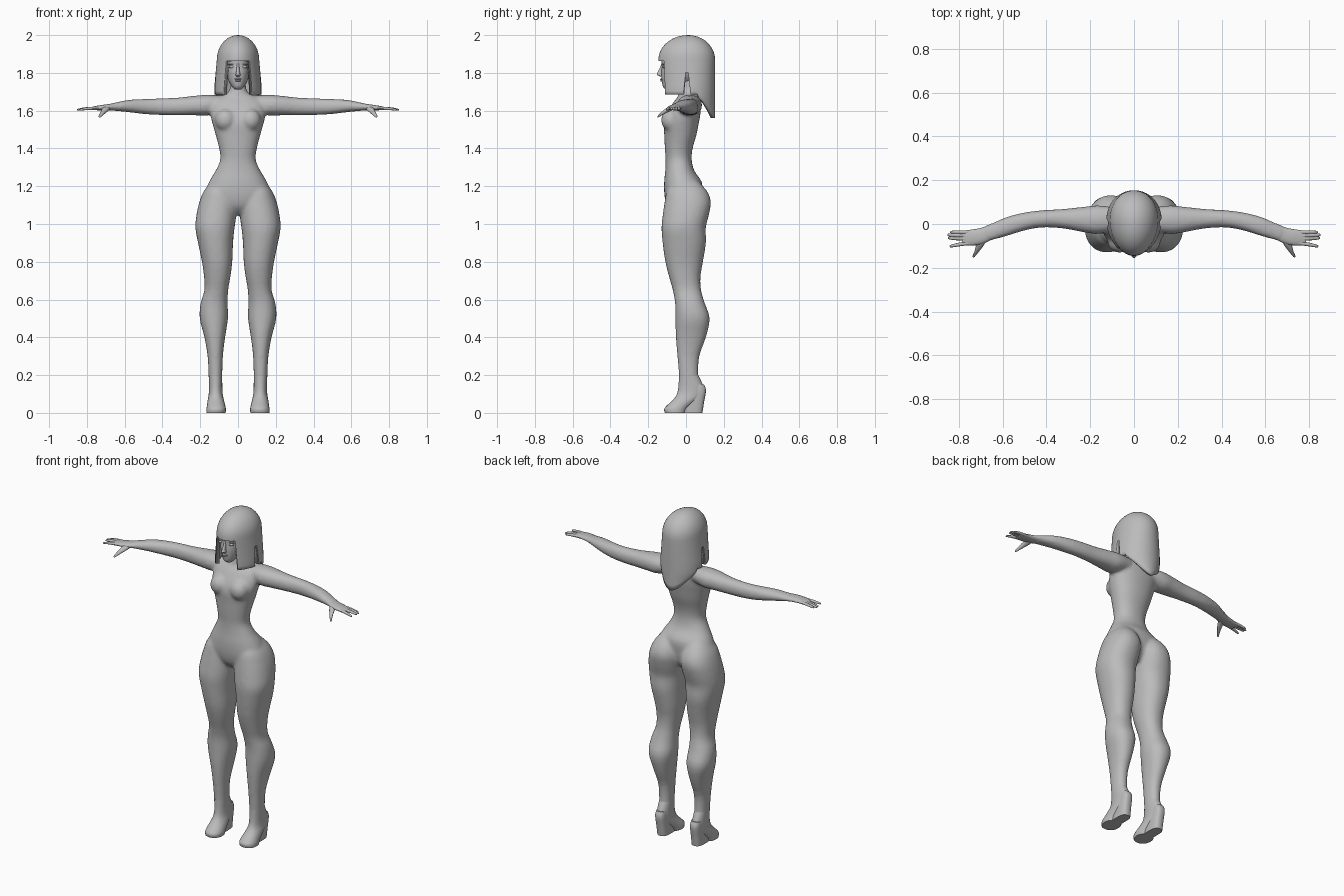
import bpy, bmesh, math
from mathutils import Matrix, Vector

grey = bpy.data.materials.new("plain grey")
grey.diffuse_color = (0.5, 0.5, 0.5, 1)


def smooth_rows(rows, steps):
    """Catmull-Rom interpolation between section rows."""
    out = []
    for i in range(len(rows) - 1):
        p0, p1, p2 = rows[max(i - 1, 0)], rows[i], rows[i + 1]
        p3 = rows[min(i + 2, len(rows) - 1)]
        for k in range(steps):
            t = k / steps
            out.append([0.5 * (2 * b + (c - a) * t + (2 * a - 5 * b + 4 * c - d) * t * t
                               + (3 * b - a - 3 * c + d) * t ** 3)
                        for a, b, c, d in zip(p0, p1, p2, p3)])
    return out + [list(rows[-1])]


def loft(bm, rows, axis="z", side=1, n=24, steps=3, power=2.2):
    """Rows are (position, a0, a1, b0, b1): bounds of a rounded section along an axis."""
    rings = []
    for t, a0, a1, b0, b1 in smooth_rows(rows, steps):
        ring = []
        for i in range(n):
            c, s = math.cos(2 * math.pi * i / n), math.sin(2 * math.pi * i / n)
            a = (a0 + a1) / 2 + (a1 - a0) / 2 * math.copysign(abs(c) ** (2 / power), c)
            b = (b0 + b1) / 2 + (b1 - b0) / 2 * math.copysign(abs(s) ** (2 / power), s)
            x, y, z = {"z": (a, b, t), "x": (t, a, b), "y": (a, t, b)}[axis]
            ring.append(bm.verts.new((side * x, y, z)))
        rings.append(ring)
    for r, q in zip(rings, rings[1:]):
        for i in range(n):
            bm.faces.new((r[i], r[(i + 1) % n], q[(i + 1) % n], q[i]))
    bm.faces.new(rings[0][::-1])
    bm.faces.new(rings[-1])


def ball(bm, centre, size):
    m = Matrix.Translation(centre) @ Matrix.Diagonal((*size, 1))
    bmesh.ops.create_uvsphere(bm, u_segments=20, v_segments=12, radius=1, matrix=m)


def finish(bm, name, angle=50, recalc=True):
    if recalc:
        bmesh.ops.recalc_face_normals(bm, faces=bm.faces)
    mesh = bpy.data.meshes.new(name)
    bm.to_mesh(mesh)
    bm.free()
    mesh.materials.append(grey)
    ob = bpy.data.objects.new(name, mesh)
    bpy.context.collection.objects.link(ob)
    bpy.ops.object.select_all(action="DESELECT")
    ob.select_set(True)
    bpy.context.view_layer.objects.active = ob
    bpy.ops.object.shade_smooth_by_angle(angle=math.radians(angle))
    return ob


# Body: torso, neck, legs and arms fused into one smooth skin
body = bmesh.new()
torso = [(1.05, .06, -.06, .05), (1.09, .13, -.098, .075), (1.15, .175, -.114, .085),
         (1.22, .155, -.116, .085), (1.28, .12, -.11, .045), (1.34, .094, -.108, .03),
         (1.40, .10, -.112, .035), (1.47, .118, -.115, .055), (1.53, .135, -.118, .067),
         (1.58, .146, -.105, .076), (1.64, .145, -.07, .08), (1.67, .11, -.045, .072),
         (1.69, .06, -.04, .06), (1.72, .043, -.035, .052), (1.77, .04, -.04, .05)]
loft(body, [(z, -w, w, f, b) for z, w, f, b in torso], n=32)
leg = [(1.24, .05, .13, -.06, .05), (1.18, .02, .178, -.10, .108), (1.12, .004, .204, -.113, .132),
       (1.05, .008, .22, -.123, .122), (.98, .018, .226, -.13, .105), (.90, .026, .212, -.124, .106),
       (.80, .030, .191, -.11, .09), (.72, .040, .180, -.09, .077), (.65, .052, .178, -.07, .08),
       (.58, .055, .198, -.058, .10), (.50, .053, .203, -.056, .126), (.40, .068, .178, -.054, .106),
       (.30, .080, .161, -.046, .071), (.20, .083, .156, -.038, .066), (.13, .083, .153, -.038, .08)]
arm = [(.08, -.03, .075, 1.60, 1.68), (.16, -.045, .085, 1.575, 1.684), (.22, -.04, .08, 1.575, 1.68),
       (.32, -.021, .069, 1.575, 1.669), (.42, -.016, .063, 1.577, 1.665),
       (.50, -.03, .053, 1.582, 1.662), (.58, -.055, .033, 1.592, 1.657),
       (.64, -.072, .008, 1.598, 1.645), (.69, -.088, -.014, 1.602, 1.635)]
for s in (1, -1):
    loft(body, leg, side=s)
    loft(body, arm, axis="x", side=s)
    ball(body, (s * .066, -.078, 1.55), (.056, .054, .06))
ob = finish(body, "body")
mod = ob.modifiers.new("fuse", "REMESH")
mod.mode = "VOXEL"
mod.voxel_size = .009
mod.use_smooth_shade = True
mod = ob.modifiers.new("soften", "SMOOTH")
mod.factor = .5
mod.iterations = 8

# Hands: flat palm, four fingers, thumb
for s, label in ((1, "left"), (-1, "right")):
    bm = bmesh.new()
    loft(bm, [(.65, -.072, .003, 1.602, 1.64), (.69, -.09, -.015, 1.602, 1.634),
              (.73, -.098, -.024, 1.602, 1.629), (.775, -.098, -.03, 1.603, 1.62),
              (.785, -.088, -.038, 1.606, 1.617)], axis="x", side=s, n=16)
    for y0, y1, tip in ((-.038, -.037, .84), (-.053, -.050, .853), (-.068, -.064, .85), (-.087, -.101, .842)):
        r = .0085
        loft(bm, [(.75, y0 - r, y0 + r, 1.605, 1.622), (tip - .04, (y0 + y1) / 2 - r, (y0 + y1) / 2 + r, 1.603, 1.618),
                  (tip - .006, y1 - .006, y1 + .006, 1.600, 1.610), (tip, y1 - .002, y1 + .002, 1.603, 1.607)],
             axis="x", side=s, n=10)
    loft(bm, [(-.07, .672, .715, 1.604, 1.632), (-.10, .688, .722, 1.590, 1.616),
              (-.125, .707, .729, 1.577, 1.597), (-.147, .725, .738, 1.564, 1.576),
              (-.152, .730, .735, 1.564, 1.569)], axis="y", side=s, n=12)
    finish(bm, label + "_hand")

    # Foot with raised heel, and the wedge under it
    bm = bmesh.new()
    loft(bm, [(0, .066, .167, -.112, .0), (.02, .064, .167, -.116, .01), (.04, .068, .164, -.10, .03),
              (.07, .075, .16, -.068, .065), (.10, .081, .155, -.048, .092),
              (.14, .083, .154, -.04, .092), (.20, .084, .155, -.037, .065)], side=s)
    loft(bm, [(0, .083, .149, -.045, .087), (.06, .084, .15, -.03, .096),
              (.12, .086, .15, -.01, .106), (.15, .09, .147, .0, .095)], side=s, power=3)
    finish(bm, label + "_foot")

# Head with nose, lips, eyelids
bm = bmesh.new()
head = [(1.712, .018, -.105, -.06), (1.725, .03, -.121, -.03), (1.755, .049, -.128, .03),
        (1.80, .064, -.131, .08), (1.84, .071, -.128, .10), (1.89, .073, -.128, .105), (1.95, .055, -.09, .08)]
loft(bm, [(z, -w, w, f, b) for z, w, f, b in head], n=32)
finish(bm, "head")
bm = bmesh.new()
loft(bm, [(1.782, -.010, .010, -.140, -.12), (1.79, -.013, .013, -.154, -.12),
          (1.80, -.010, .010, -.152, -.12), (1.83, -.007, .007, -.137, -.115),
          (1.85, -.006, .006, -.13, -.115)], n=14)
finish(bm, "nose")
bm = bmesh.new()
ball(bm, (0, -.129, 1.767), (.019, .008, .005))
ball(bm, (0, -.128, 1.759), (.016, .008, .005))
finish(bm, "lips")
bm = bmesh.new()
for s in (1, -1):
    ball(bm, (s * .033, -.115, 1.832), (.017, .009, .007))
    ball(bm, (s * .034, -.114, 1.845), (.021, .010, .003))
finish(bm, "eyelids")

# Hair: bob with straight fringe, side locks and long rounded back
COLS = 96


def hem(a):
    """Height of the lower hair edge at angle a away from the front."""
    if a < .70:
        return 1.862
    if a < 1.50:
        return 1.685
    if a < 1.62:
        return 1.80
    if a < 1.95:
        return 1.685
    return 1.67 - .11 * math.sin((a - 1.95) / (math.pi - 1.95) * math.pi / 2)


bm = bmesh.new()
crown = bm.verts.new((0, .015, 2.0))
cols = []
for i in range(COLS):
    a = 2 * math.pi * i / COLS
    low = hem(min(a, 2 * math.pi - a))
    levels = [(1.87 + .13 * math.cos(k * math.pi / 18), math.sin(k * math.pi / 18)) for k in range(1, 10)]
    levels += [(1.87 + (low - 1.87) * k / 10, 1) for k in range(1, 11)]
    col = []
    for z, f in levels:
        width = .112 + .014 * min(1, max(0, (1.87 - z) / .15)) - .03 * max(0, (1.66 - z) / .1)
        front = max(0, math.cos(a))
        x = math.sin(a) * width * (1 - .12 * front) * f
        depth = .158 if front else .142
        y = .012 - math.copysign(abs(math.cos(a)) ** .9, math.cos(a)) * depth * f
        col.append(bm.verts.new((x, y, z)))
    cols.append(col)
for i in range(COLS):
    p, q = cols[i], cols[(i + 1) % COLS]
    bm.faces.new((crown, p[0], q[0]))
    for u in range(len(p) - 1):
        bm.faces.new((p[u], p[u + 1], q[u + 1], q[u]))
hair = finish(bm, "hair", 60, recalc=False)
mod = hair.modifiers.new("thickness", "SOLIDIFY")
mod.thickness = .022
mod.offset = -1
